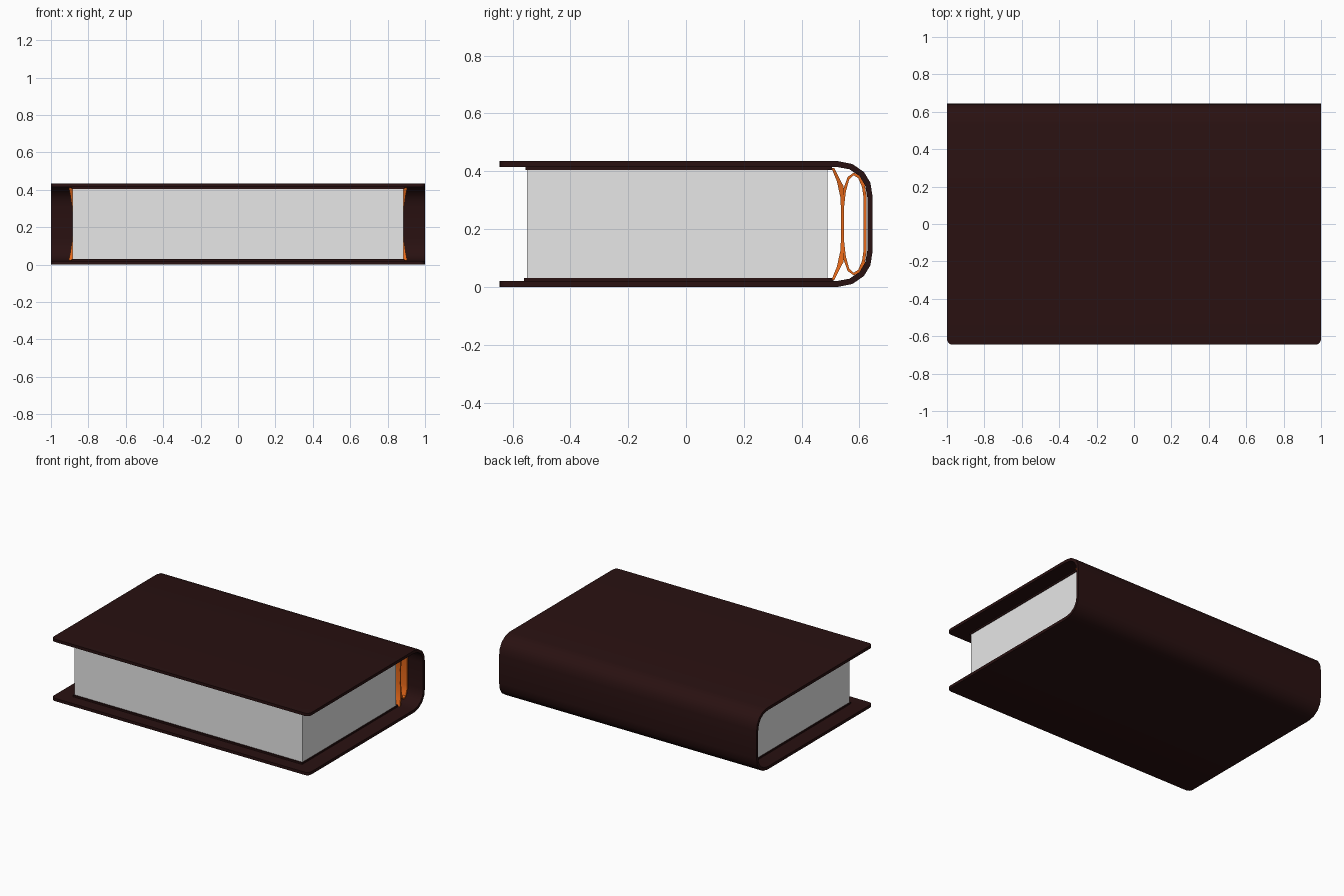
import bpy
import bmesh

if "Cube" in bpy.data.objects:
    bpy.data.objects.remove(bpy.data.objects["Cube"], do_unlink=True)

HEIGHT = 0.435


def material(name, rgb):
    mat = bpy.data.materials.new(name)
    mat.use_nodes = True
    mat.diffuse_color = (*rgb, 1)
    bsdf = mat.node_tree.nodes["Principled BSDF"]
    bsdf.inputs["Base Color"].default_value = (*rgb, 1)
    bsdf.inputs["Roughness"].default_value = 0.8
    return mat


LEATHER = material("dark brown leather", (0.022, 0.0055, 0.0055))
PAPER = material("paper grey white", (0.8, 0.8, 0.8))
BINDING = material("orange binding", (0.8, 0.14, 0.01))


def finish(name, bm, mat, smooth=True):
    bmesh.ops.recalc_face_normals(bm, faces=bm.faces)
    mesh = bpy.data.meshes.new(name)
    bm.to_mesh(mesh)
    bm.free()
    mesh.materials.append(mat)
    obj = bpy.data.objects.new(name, mesh)
    bpy.context.collection.objects.link(obj)
    if smooth:
        bpy.ops.object.select_all(action="DESELECT")
        bpy.context.view_layer.objects.active = obj
        obj.select_set(True)
        bpy.ops.object.shade_smooth_by_angle(angle=0.6)
    return obj


def box(name, low, high, mat):
    bm = bmesh.new()
    bmesh.ops.create_cube(bm, size=1)
    for v in bm.verts:
        v.co = [(a + b) / 2 + c * (b - a) for a, b, c in zip(low, high, v.co)]
    return finish(name, bm, mat, smooth=False)


def mirrored(half):
    """Complete an upper (y, z) profile with its reflection about mid height."""
    return half + [(y, HEIGHT - z) for y, z in reversed(half)]


def ribbon(side_a, side_b, length, closed=False):
    """Extrude along x the band lying between two matching (y, z) profiles."""
    bm = bmesh.new()
    rows = []
    for a, b in zip(side_a, side_b):
        rows.append([bm.verts.new((s * length(z), y, z))
                     for s, (y, z) in ((-1, a), (1, a), (1, b), (-1, b))])
    pairs = list(zip(rows, rows[1:]))
    if closed:
        pairs.append((rows[-1], rows[0]))
    else:
        bm.faces.new(rows[0])
        bm.faces.new(rows[-1])
    for r, s in pairs:
        for i in range(4):
            j = (i + 1) % 4
            bm.faces.new((r[i], r[j], s[j], s[i]))
    return bm


# Wraparound cover with a rounded spine and softened fore-edge corners
outer = mirrored([(-0.645, 0.435), (0.525, 0.435), (0.575, 0.425),
                  (0.615, 0.398), (0.638, 0.36), (0.645, 0.315)])
inner = mirrored([(-0.645, 0.415), (0.52, 0.415), (0.565, 0.407),
                  (0.6, 0.384), (0.62, 0.35), (0.627, 0.31)])
bm = ribbon(outer, inner, lambda z: 1.0)
corners = [e for e in bm.edges
           if all(v.co.y < -0.64 for v in e.verts)
           and abs(e.verts[0].co.x - e.verts[1].co.x) < 0.01]
bmesh.ops.bevel(bm, geom=corners, offset=0.03, segments=4, profile=0.5,
                affect="EDGES")
finish("cover", bm, LEATHER)

# Page block and the liners joining it to the boards
box("page_block", (-0.885, -0.55, 0.028), (0.885, 0.49, 0.407), PAPER)
box("upper_liner", (-0.89, -0.555, 0.404), (0.89, 0.505, 0.418), LEATHER)
box("lower_liner", (-0.89, -0.56, 0.017), (0.89, 0.51, 0.031), LEATHER)

# Curved hinge strip behind the pages, flaring at its top and bottom
hinge_front = mirrored([(0.503, 0.412), (0.522, 0.365), (0.534, 0.31), (0.537, 0.25)])
hinge_back = mirrored([(0.512, 0.412), (0.545, 0.348), (0.546, 0.3), (0.544, 0.25)])
finish("hinge_strip", ribbon(hinge_front, hinge_back,
       lambda z: 0.883 + 0.022 * (abs(z - HEIGHT / 2) / 0.195) ** 2), BINDING)

# Hollow binding tube inside the spine
tube_outer = mirrored([(0.538, 0.27), (0.545, 0.34), (0.559, 0.38), (0.58, 0.395),
                       (0.602, 0.385), (0.618, 0.355), (0.625, 0.31)])
tube_inner = mirrored([(0.546, 0.27), (0.553, 0.33), (0.564, 0.37), (0.58, 0.386),
                       (0.596, 0.376), (0.609, 0.345), (0.614, 0.31)])
# The upper half runs front to back, so the mirrored half closes the loop
finish("binding_tube", ribbon(tube_outer, tube_inner, lambda z: 0.884, True), BINDING)
